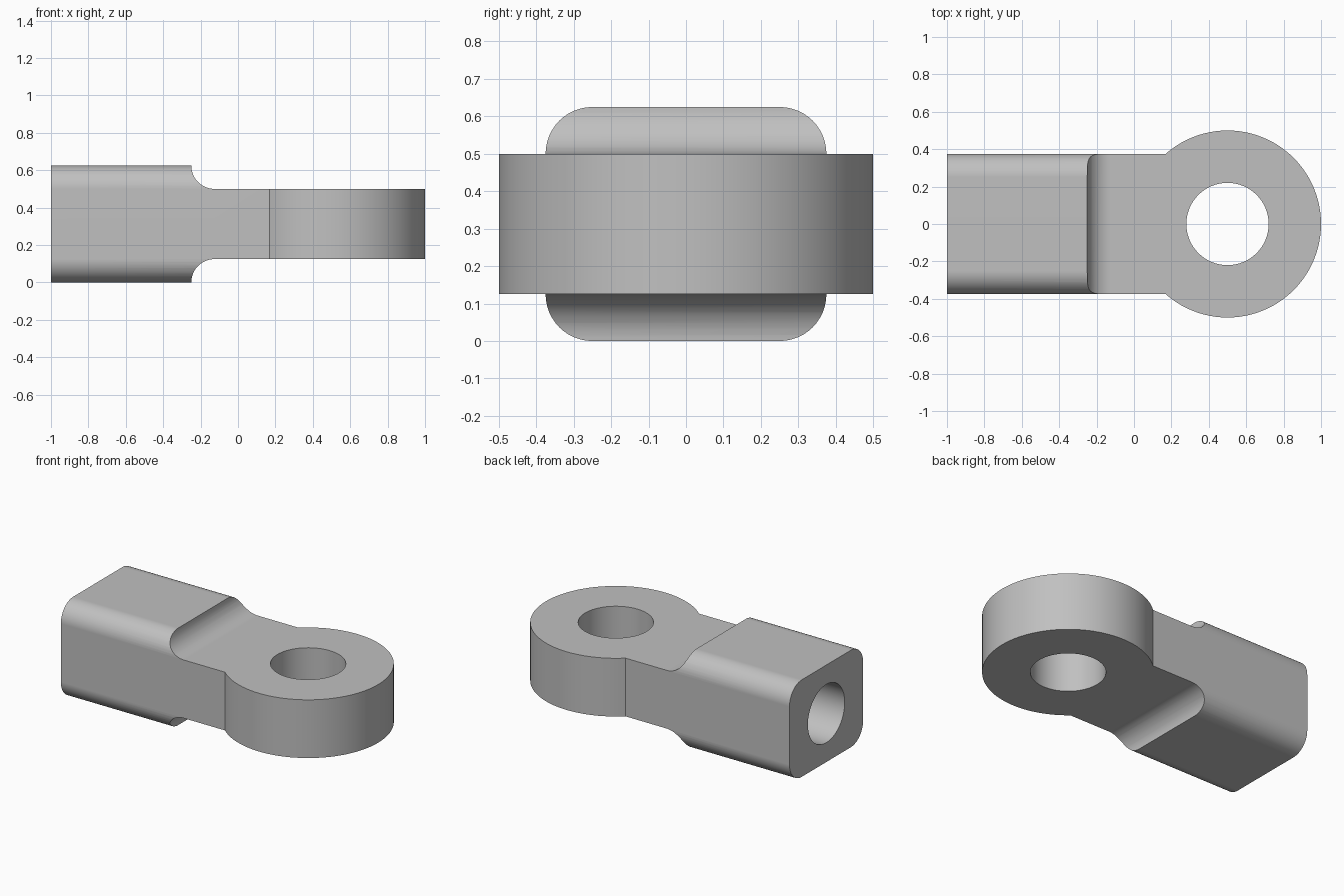
import bpy, bmesh, math
from mathutils import Vector

default = bpy.data.objects.get("Cube")
if default:
    bpy.data.objects.remove(default, do_unlink=True)

MID_Z = 0.3125      # mid height of the part
R = 0.125           # corner and fillet radius
EYE_X = 0.5

steel = bpy.data.materials.new("grey_steel")
steel.use_nodes = True
colour = (0.53, 0.53, 0.53, 1)
steel.diffuse_color = colour
steel.node_tree.nodes["Principled BSDF"].inputs["Base Color"].default_value = colour


def arc(cx, cy, r, start, end, steps):
    angles = [math.radians(start + (end - start) * i / steps) for i in range(steps + 1)]
    return [(cx + r * math.cos(a), cy + r * math.sin(a)) for a in angles]


def prism(name, outline, place, sweep):
    """Extrude a closed 2D outline, placed in 3D by a function, along a vector."""
    bm = bmesh.new()
    face = bm.faces.new([bm.verts.new(place(a, b)) for a, b in outline])
    result = bmesh.ops.extrude_face_region(bm, geom=[face])
    verts = [v for v in result["geom"] if isinstance(v, bmesh.types.BMVert)]
    bmesh.ops.translate(bm, verts=verts, vec=Vector(sweep))
    bmesh.ops.recalc_face_normals(bm, faces=bm.faces)
    mesh = bpy.data.meshes.new(name)
    bm.to_mesh(mesh)
    bm.free()
    mesh.materials.append(steel)
    obj = bpy.data.objects.new(name, mesh)
    bpy.context.collection.objects.link(obj)
    return obj


def combine(target, tool, operation):
    """Apply an exact boolean and discard the tool."""
    mod = target.modifiers.new(operation.lower(), 'BOOLEAN')
    mod.operation, mod.object, mod.solver = operation, tool, 'EXACT'
    bpy.context.view_layer.objects.active = target
    bpy.ops.object.modifier_apply(modifier=mod.name)
    bpy.data.objects.remove(tool, do_unlink=True)


# Square shank with rounded long edges
section = []
for sy, sz, start in ((1, 1, 0), (-1, 1, 90), (-1, -1, 180), (1, -1, 270)):
    section += arc(sy * 0.25, MID_Z + sz * 0.1875, R, start, start + 90, 12)
rod_end = prism("rod_end", section, lambda y, z: (-1, y, z), (1.25, 0, 0))

# Round eye, made tall and trimmed by the side profile
circle = arc(EYE_X, 0, 0.5, 0, 360, 96)[:-1]
eye = prism("eye", circle, lambda x, y: (x, y, -0.2), (0, 0, 1.1))
combine(rod_end, eye, 'UNION')

# Side profile: full-height shank, concave fillets, thinner neck and eye
upper = [(-1.1, 0.4)] + [(-0.25, 0.4)] + arc(-0.125, 0.3125, R, 180, 270, 12) + [(1.2, 0.1875)]
outline = upper + [(x, -h) for x, h in reversed(upper)]
profile = prism("side_profile", outline, lambda x, h: (x, -0.7, MID_Z + h), (0, 1.4, 0))
combine(rod_end, profile, 'INTERSECT')

# Through hole in the eye
hole = prism("eye_hole", arc(EYE_X, 0, 0.22, 0, 360, 64)[:-1],
             lambda x, y: (x, y, -0.2), (0, 0, 1.1))
combine(rod_end, hole, 'DIFFERENCE')

# Blind bore in the shank end
bore = prism("shank_bore", arc(0, MID_Z, 0.1875, 0, 360, 64)[:-1],
             lambda y, z: (-1.1, y, z), (0.85, 0, 0))
combine(rod_end, bore, 'DIFFERENCE')

# Smooth curved faces, keep sharp edges and flat faces
bpy.ops.object.select_all(action='DESELECT')
rod_end.select_set(True)
bpy.context.view_layer.objects.active = rod_end
bpy.ops.object.shade_smooth_by_angle(angle=math.radians(30))
weighted = rod_end.modifiers.new("weighted_normals", 'WEIGHTED_NORMAL')
weighted.keep_sharp = True
